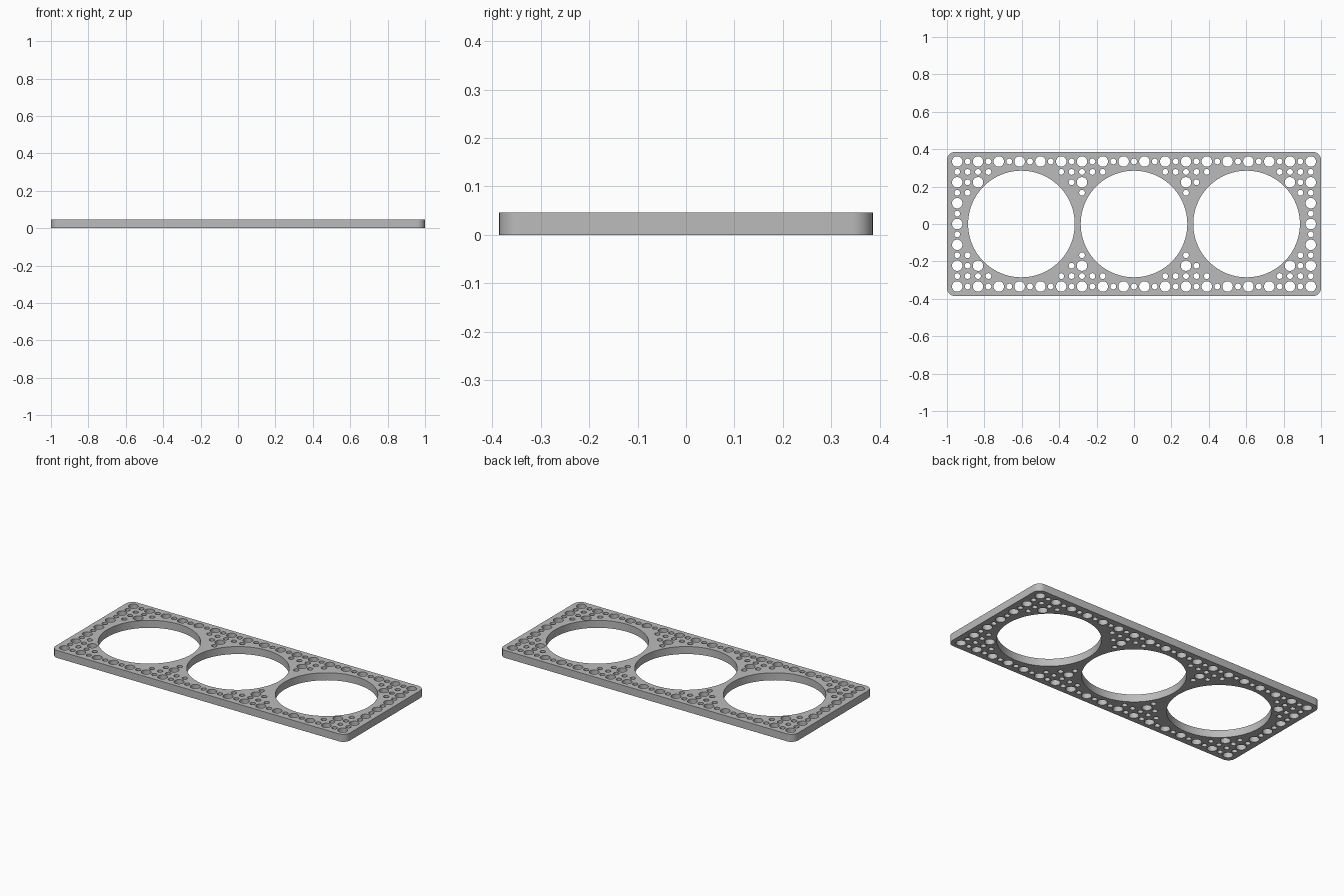
import bpy, bmesh
from math import cos, sin, pi, hypot

cube = bpy.data.objects.get("Cube")
if cube:
    bpy.data.objects.remove(cube, do_unlink=True)

HALF_X, HALF_Y, THICK, CORNER = 1.0, 0.386, 0.046, 0.045
STEP_X, STEP_Y = 0.0556, 0.0557
BAY_X, BAY_R = (-0.602, 0, 0.602), 0.285
LARGE_R, SMALL_R = 0.028, 0.0155
CLEARANCE = 0.3207   # least distance from a bay centre to a peg hole centre

outline = bpy.data.curves.new("plate_outline", 'CURVE')
outline.dimensions = '2D'
outline.fill_mode = 'BOTH'
outline.extrude = THICK / 2


def add_loop(points):
    spline = outline.splines.new('POLY')
    spline.points.add(len(points) - 1)
    for p, (x, y) in zip(spline.points, points):
        p.co = (x, y, 0, 1)
    spline.use_cyclic_u = True


def arc(cx, cy, r, start, sweep, n):
    return [(cx + r * cos(start + sweep * k / n), cy + r * sin(start + sweep * k / n))
            for k in range(n)]


# Rounded rectangular rim
rim = []
for q, (sx, sy) in enumerate([(1, 1), (-1, 1), (-1, -1), (1, -1)]):
    rim += arc(sx * (HALF_X - CORNER), sy * (HALF_Y - CORNER), CORNER, q * pi / 2, pi / 2 * 9 / 8, 9)
add_loop(rim)

# Three large round bays
for x in BAY_X:
    add_loop(arc(x, 0, BAY_R, 0, 2 * pi, 96))

# Grid of alternating large and small peg holes around the bays
for i in range(-17, 18):
    for j in range(-6, 7):
        x, y = i * STEP_X, j * STEP_Y
        if min(hypot(x - bx, y) for bx in BAY_X) < CLEARANCE:
            continue
        large = i % 2 == 1 and j % 2 == 0
        add_loop(arc(x, y, LARGE_R if large else SMALL_R, 0, 2 * pi, 28 if large else 20))

# Turn the outline into a solid plate
helper = bpy.data.objects.new("outline_helper", outline)
bpy.context.collection.objects.link(helper)
bpy.context.view_layer.update()
mesh = bpy.data.meshes.new_from_object(helper.evaluated_get(bpy.context.evaluated_depsgraph_get()))
bpy.data.objects.remove(helper, do_unlink=True)
bm = bmesh.new()
bm.from_mesh(mesh)
bmesh.ops.remove_doubles(bm, verts=bm.verts, dist=0.0001)
bmesh.ops.translate(bm, verts=bm.verts, vec=(0, 0, THICK / 2))
bmesh.ops.recalc_face_normals(bm, faces=bm.faces)
bm.to_mesh(mesh)
bm.free()

plate = bpy.data.objects.new("perforated_plate", mesh)
bpy.context.collection.objects.link(plate)

# Plain grey finish
grey = bpy.data.materials.new("plain_grey")
grey.use_nodes = True
colour = (0.5, 0.5, 0.5, 1)
grey.diffuse_color = colour
grey.node_tree.nodes["Principled BSDF"].inputs["Base Color"].default_value = colour
mesh.materials.clear()
mesh.materials.append(grey)

bpy.ops.object.select_all(action='DESELECT')
plate.select_set(True)
bpy.context.view_layer.objects.active = plate
bpy.ops.object.shade_smooth_by_angle(angle=pi / 6)
